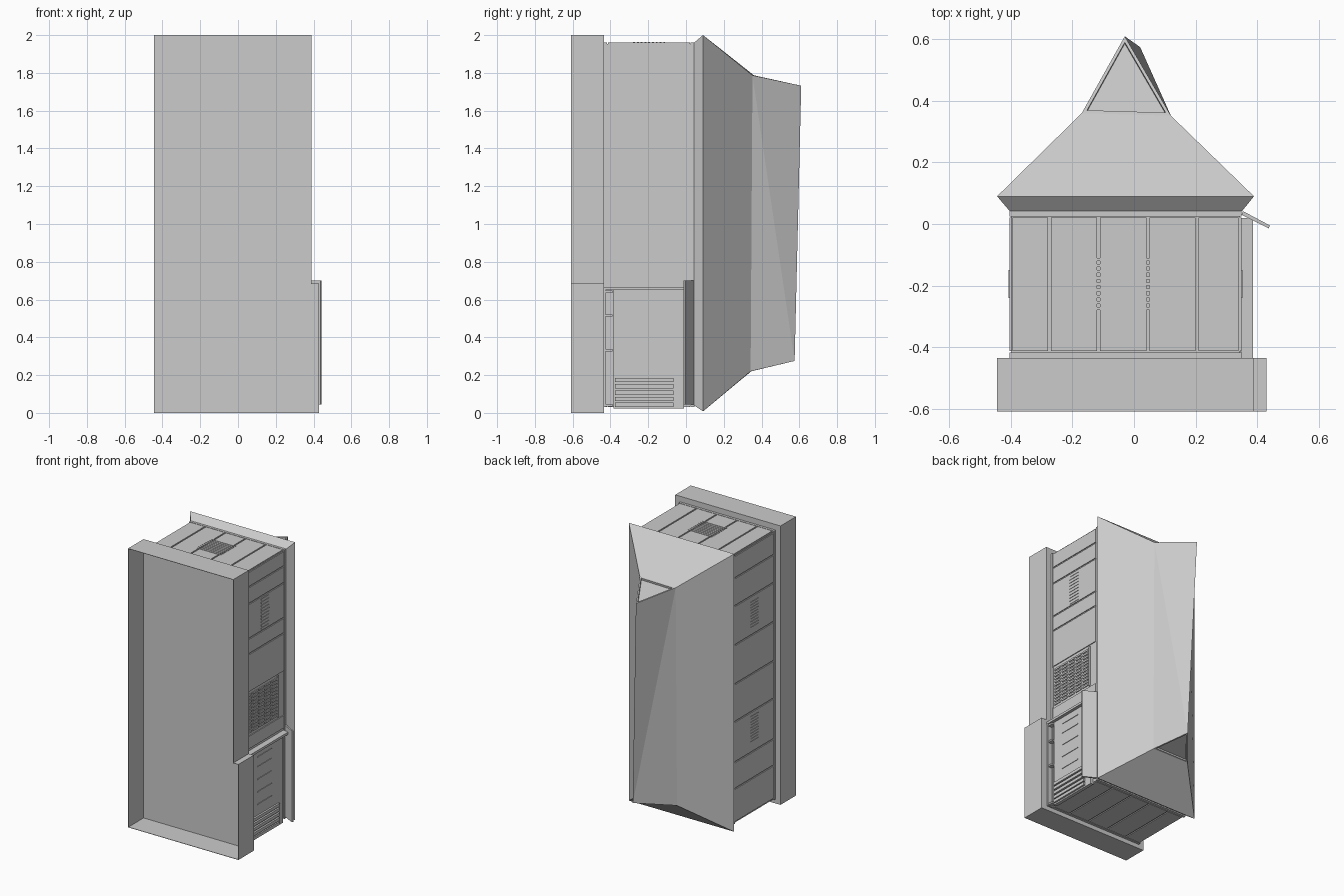
import bpy, bmesh
from mathutils import Vector

if "Cube" in bpy.data.objects:
    bpy.data.objects.remove(bpy.data.objects["Cube"])


def mesh_object(name, bm):
    me = bpy.data.meshes.new(name)
    bm.to_mesh(me)
    bm.free()
    ob = bpy.data.objects.new(name, me)
    bpy.context.collection.objects.link(ob)
    return ob


def add_box(bm, x, y, z):
    geo = bmesh.ops.create_cube(bm, size=1)
    for v in geo["verts"]:
        v.co = Vector([(r[0] + r[1]) / 2 + c * (r[1] - r[0]) for r, c in zip((x, y, z), v.co)])


def boxes(name, items):
    bm = bmesh.new()
    for it in items:
        add_box(bm, *it)
    return mesh_object(name, bm)


# Front hood: open thin-walled tray with a stepped right side
outline = [(-.445, 0), (.43, 0), (.43, .685), (.39, .685), (.39, 2), (-.445, 2)]
bm = bmesh.new()
front = [bm.verts.new((x, -.61, z)) for x, z in outline]
back = [bm.verts.new((x, -.435, z)) for x, z in outline]
n = len(outline)
for i in range(n):
    j = (i + 1) % n
    bm.faces.new((front[i], back[i], back[j], front[j]))
bm.faces.new(back[::-1])
hood = mesh_object("front_hood", bm)
mod = hood.modifiers.new("wall", "SOLIDIFY")
mod.thickness = .004
mod.offset = -1

# Cabinet core and its front and back edge frames
X0, X1, Y0, Y1, Z0, Z1 = -.405, .35, -.435, .045, .03, 1.96
g = .006
boxes("cabinet_body", [((X0 + g, X1 - g), (Y0, Y1), (Z0 + g, Z1 - g))])
frames = []
for y in ((Y0, Y0 + .018), (Y1 - .02, Y1)):
    frames += [((X0, X0 + .015), y, (Z0, Z1)), ((X1 - .008, X1), y, (Z0, Z1)),
               ((X0, X1), y, (Z0, Z0 + .008)), ((X0, X1), y, (Z1 - .008, Z1))]
boxes("edge_frames", frames)

# Raised wall panels separated by thin grooves
py = (Y0 + .022, Y1 - .024)
left_z = [.04, .28, .47, .76, 1.03, 1.31, 1.59, 1.79, 1.95]
right_z = [.68, .78, 1.09, 1.365, 1.475, 1.725, 1.845, 1.955]
span_x = [-.40, -.275, -.115, .045, .205, .345]
panels = []
for a, b in zip(left_z, left_z[1:]):
    panels.append(((X0, X0 + .01), py, (a + .005, b - .005)))
for a, b in zip(right_z, right_z[1:]):
    if a != .78:
        panels.append(((X1 - .01, X1), py, (a + .005, b - .005)))
for a, b in zip(span_x, span_x[1:]):
    for z in ((Z0, Z0 + .01), (Z1 - .01, Z1)):
        panels.append(((a + .005, b - .005), py, z))
boxes("wall_panels", panels)

# Ventilation slats on the right, left and top
slats = []
for i in range(12):
    z = .795 + i * .024
    for k in range(5):
        y = -.40 + k * .072
        slats.append(((X1 - .01, X1), (y, y + .058), (z, z + .013)))
for y in (-.43, -.05):
    slats.append(((X1 - .01, X1), (y, y + .015), (.785, 1.085)))
for i in range(10):
    z = 1.49 + i * .023
    slats.append(((X1, X1 + .003), (-.24, -.15), (z, z + .011)))
    for base in (.54, 1.36):
        zz = base + i * .02
        slats.append(((X0 - .003, X0), (-.24, -.15), (zz, zz + .01)))
for i in range(9):
    y = -.28 + i * .02
    slats.append(((-.13, .06), (y, y + .01), (Z1, Z1 + .003)))
boxes("vent_slats", slats)

# Lower right service bay: rim, inner panel, hinge blocks and louvres
boxes("bay_rim", [((.34, .387), (Y0, .02), (.65, .667)),
                  ((.34, .385), (-.435, -.425), (.03, .65)),
                  ((.34, .365), (-.05, -.04), (.06, .65))])
boxes("bay_panel", [((.34, .365), (-.385, -.01), (.022, .65))])
boxes("bay_blocks", [((.34, .38), (-.43, -.388), (z, z + .012)) for z in (.035, .325, .51, .635)])
boxes("bay_louvres", [((.36, .378), (-.375, -.065), (z, z + .022))
                      for z in (.032, .062, .096, .13, .163)])
boxes("bay_ribs", [((.36, .369), (-.30, -.14), (z, z + .006)) for z in (.26, .35, .44, .53, .6)])

# Open door flap hinged beside the bay
bm = bmesh.new()
flap = [(.35, .03), (.438, -.014), (.442, -.005), (.354, .042)]
f = bm.faces.new([bm.verts.new((x, y, .045)) for x, y in flap])
up = bmesh.ops.extrude_face_region(bm, geom=[f])["geom"]
bmesh.ops.translate(bm, vec=(0, 0, .655), verts=[v for v in up if isinstance(v, bmesh.types.BMVert)])
bmesh.ops.recalc_face_normals(bm, faces=bm.faces)
mesh_object("door_flap", bm)

# Pyramidal rear cover with a twisted ridge
bm = bmesh.new()
rings = [[(-.405, .043, 1.96), (.352, .043, 1.96), (.352, .043, .04), (-.405, .043, .04)],
         [(-.445, .09, 2), (.39, .09, 2), (.39, .09, .008), (-.445, .09, .008)],
         [(-.17, .36, 1.787), (.12, .352, 1.787), (.12, .342, .22), (-.17, .345, .22)]]
rings = [[bm.verts.new(p) for p in r] for r in rings]
tip_top = bm.verts.new((-.03, .61, 1.732))
tip_low = bm.verts.new((.02, .575, .275))
for r, s in zip(rings, rings[1:]):
    for i in range(4):
        j = (i + 1) % 4
        bm.faces.new((r[i], r[j], s[j], s[i]))
bm.faces.new(rings[0][::-1])
tl, tr, br, bl = rings[2]
caps = [bm.faces.new((tl, tr, tip_top)), bm.faces.new((br, bl, tip_low))]
for tri in ((tr, br, tip_low), (tr, tip_low, tip_top), (bl, tl, tip_low), (tl, tip_top, tip_low)):
    bm.faces.new(tri)
bmesh.ops.recalc_face_normals(bm, faces=bm.faces)
# Recessed triangles on the spine ends
bmesh.ops.inset_individual(bm, faces=caps, thickness=.02, depth=0)
bmesh.ops.inset_individual(bm, faces=caps, thickness=.001, depth=-.015)
mesh_object("rear_cover", bm)
